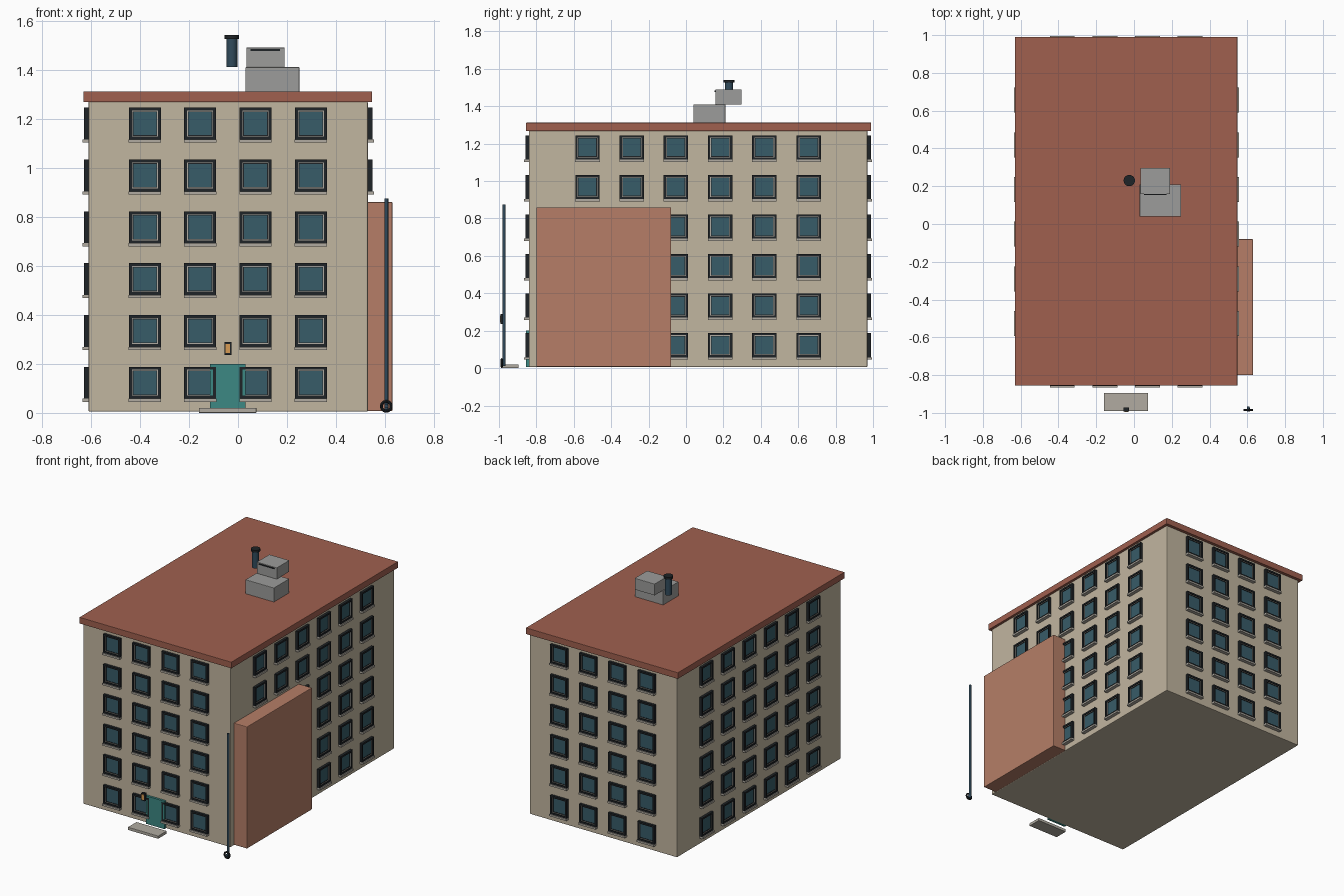
import bpy, bmesh, math
from mathutils import Matrix, Vector

if "Cube" in bpy.data.objects:
    bpy.data.objects.remove(bpy.data.objects["Cube"])


def material(name, r, g, b):
    m = bpy.data.materials.new(name)
    m.diffuse_color = [(c / 255) ** 2.2 for c in (r, g, b)] + [1]
    m.use_nodes = True
    m.node_tree.nodes["Principled BSDF"].inputs["Base Color"].default_value = m.diffuse_color
    return m


WALL = material("wall", 192, 180, 158)
ROOF = material("roof", 158, 96, 80)
BRICK = material("brick", 180, 125, 103)
DARK = material("dark_frame", 36, 40, 43)
GLASS = material("glass", 58, 92, 104)
STEEL = material("blue_steel", 52, 76, 92)
TEAL = material("teal", 62, 135, 130)
STONE = material("stone", 175, 170, 160)
METAL = material("metal", 155, 155, 153)
AMBER = material("amber", 215, 155, 85)


def add_box(bm, lo, hi, slot=0):
    """Add a box between two corners to a bmesh."""
    lo, hi = Vector(lo), Vector(hi)
    mat = Matrix.Translation((lo + hi) / 2) @ Matrix.Diagonal((*(hi - lo), 1))
    verts = bmesh.ops.create_cube(bm, size=1, matrix=mat)["verts"]
    for f in {f for v in verts for f in v.link_faces}:
        f.material_index = slot


def make_mesh(name, bm, mats):
    me = bpy.data.meshes.new(name)
    bm.to_mesh(me)
    bm.free()
    for m in mats:
        me.materials.append(m)
    return me


def place(name, me):
    ob = bpy.data.objects.new(name, me)
    bpy.context.collection.objects.link(ob)
    return ob


def box(name, lo, hi, mat, bevel=0):
    bm = bmesh.new()
    add_box(bm, lo, hi)
    ob = place(name, make_mesh(name, bm, [mat]))
    if bevel:
        mod = ob.modifiers.new("bevel", 'BEVEL')
        mod.width, mod.segments = bevel, 2
    return ob


def tube(name, x, y, z0, z1, r, mat, sides=24):
    bpy.ops.mesh.primitive_cylinder_add(vertices=sides, radius=r, depth=z1 - z0,
                                        location=(x, y, (z0 + z1) / 2))
    ob = bpy.context.object
    ob.name = name
    ob.data.materials.append(mat)
    bpy.ops.object.shade_smooth_by_angle()
    return ob


def add_frame(bm, half, bar, y0, y1, slot):
    """Square ring of four bars."""
    i = half - bar
    add_box(bm, (-half, y0, i), (half, y1, half), slot)
    add_box(bm, (-half, y0, -half), (half, y1, -i), slot)
    add_box(bm, (-half, y0, -i), (-i, y1, i), slot)
    add_box(bm, (i, y0, -i), (half, y1, i), slot)


# main block, roof slab and side annex
box("building_body", (-.61, -.84, .005), (.53, .97, 1.27), WALL, .005)
box("roof_slab", (-.63, -.855, 1.268), (.547, .99, 1.312), ROOF, .002)
box("side_annex", (0, -.80, .007), (.63, -.08, .86), BRICK, .004)

# window: dark casing, thin pale trim, inner sash, glass and sill
bm = bmesh.new()
add_frame(bm, .065, .012, -.018, .004, 0)
add_frame(bm, .053, .003, -.012, .004, 2)
add_frame(bm, .050, .003, -.010, .004, 0)
add_box(bm, (-.048, -.007, -.048), (.048, .004, .048), 1)
add_box(bm, (-.066, -.025, -.078), (.066, .004, -.065), 2)
window = make_mesh("window", bm, [DARK, GLASS, STONE])

rows = [.123 + .2114 * i for i in range(6)]
front_x = [-.38 + .2257 * i for i in range(4)]
side_y = [-.527 + .2365 * i for i in range(6)]
walls = {
    "front": ([(x, -.84) for x in front_x], 0),
    "back": ([(x, .97) for x in front_x], math.pi),
    "right": ([(.53, y) for y in side_y], math.pi / 2),
    "left": ([(-.61, y) for y in side_y], -math.pi / 2),
}
for side, (spots, turn) in walls.items():
    for c, (x, y) in enumerate(spots):
        for r, z in enumerate(rows):
            # the annex covers these windows
            if side == "right" and y < -.15 and r < 4:
                continue
            ob = place(f"window_{side}_{r + 1}_{c + 1}", window)
            ob.location = (x, y, z)
            ob.rotation_euler.z = turn

# entrance: door, step and lamp
box("door", (-.115, -.856, .005), (.03, -.835, .20), TEAL)
box("door_step", (-.16, -.99, 0), (.075, -.895, .02), STONE, .002)
box("lamp_housing", (-.056, -.992, .236), (-.026, -.972, .29), DARK, .002)
box("lamp_pane", (-.05, -.995, .245), (-.032, -.985, .281), AMBER)

# standpipe with valve wheel at the corner
tube("standpipe", .605, -.973, .01, .875, .008, STEEL, 16)
bpy.ops.mesh.primitive_torus_add(major_radius=.02, minor_radius=.006,
                                 major_segments=24, minor_segments=8,
                                 location=(.605, -.985, .027),
                                 rotation=(math.pi / 2, 0, 0))
wheel = bpy.context.object
wheel.name = "valve_wheel"
wheel.data.materials.append(DARK)
bpy.ops.object.shade_smooth_by_angle()
hub = tube("valve_hub", .605, -.982, .017, .037, .008, STEEL, 16)
hub.rotation_euler.x = math.pi / 2

# rooftop units, vent slot and flue
box("roof_unit_lower", (.03, .04, 1.31), (.25, .21, 1.41), METAL, .002)
box("roof_unit_upper", (.035, .158, 1.41), (.19, .297, 1.49), METAL, .002)
box("vent_slot", (.052, .153, 1.477), (.172, .162, 1.485), DARK)
tube("flue_pipe", -.025, .23, 1.41, 1.53, .022, STEEL)
tube("flue_cap", -.025, .23, 1.526, 1.541, .03, DARK)
